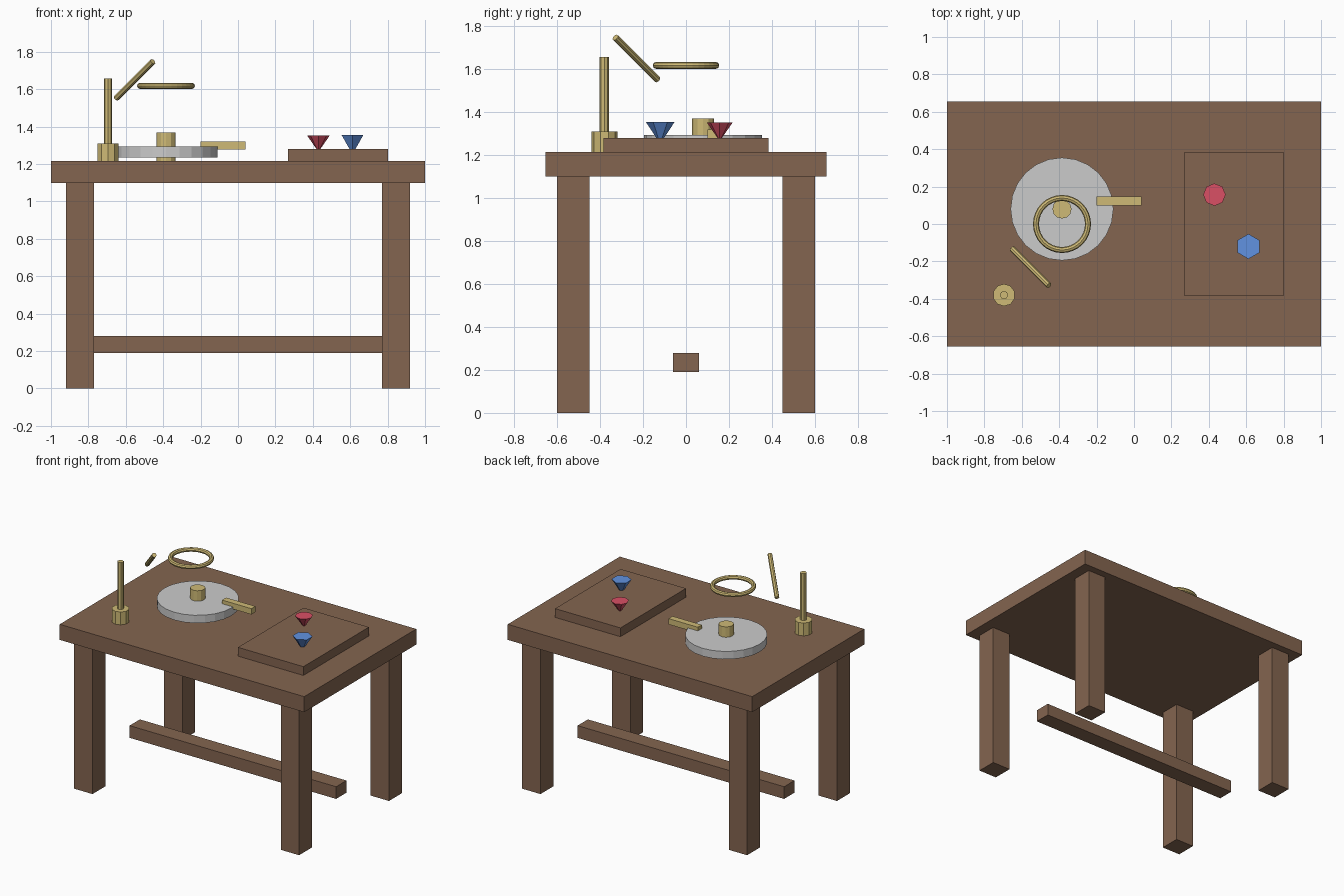
import bpy
from mathutils import Vector

if "Cube" in bpy.data.objects:
    bpy.data.objects.remove(bpy.data.objects["Cube"])


def material(name, rgb):
    m = bpy.data.materials.new(name)
    m.diffuse_color = (*rgb, 1)
    m.use_nodes = True
    m.node_tree.nodes["Principled BSDF"].inputs["Base Color"].default_value = m.diffuse_color
    return m


WOOD = material("wood", (0.23, 0.13, 0.08))
BRASS = material("brass", (0.62, 0.49, 0.18))
RED = material("red_gem", (0.70, 0.08, 0.13))
BLUE = material("blue_gem", (0.12, 0.29, 0.75))


def finish(name, mat):
    ob = bpy.context.object
    ob.name = name
    if mat:
        ob.data.materials.append(mat)
    return ob


def box(name, lo, hi, mat):
    lo, hi = Vector(lo), Vector(hi)
    bpy.ops.mesh.primitive_cube_add(size=1, location=(lo + hi) / 2)
    ob = finish(name, mat)
    ob.scale = hi - lo
    return ob


def rod(name, a, b, r, sides, mat, r_start=None):
    # Cylinder or tapered prism running from point a to point b
    a, b = Vector(a), Vector(b)
    bpy.ops.mesh.primitive_cone_add(
        vertices=sides, radius1=r if r_start is None else r_start, radius2=r,
        depth=(b - a).length, location=(a + b) / 2)
    ob = finish(name, mat)
    if abs((b - a).x) > 1e-6:
        ob.rotation_euler = (b - a).to_track_quat('Z', 'Y').to_euler()
    return ob


# Table
TOP = 1.215
box("table_top", (-1, -0.655, 1.10), (1, 0.655, TOP), WOOD)
for sx, side in ((-1, "left"), (1, "right")):
    for sy, end in ((-1, "front"), (1, "back")):
        x, y = sx * 0.845, sy * 0.525
        box(f"{end}_{side}_leg", (x - 0.075, y - 0.075, 0),
            (x + 0.075, y + 0.075, 1.10), WOOD)
box("stretcher", (-0.845, -0.06, 0.19), (0.845, 0.06, 0.28), WOOD)

# Turning wheel with spindle and handle
rod("wheel", (-0.385, 0.08, 1.235), (-0.385, 0.08, 1.293), 0.275, 24, None)
rod("spindle", (-0.385, 0.08, TOP), (-0.385, 0.08, 1.37), 0.051, 12, BRASS)
box("handle", (-0.20, 0.10, 1.277), (0.04, 0.147, 1.32), BRASS)

# Upright post in its socket
rod("post_socket", (-0.695, -0.38, TOP), (-0.695, -0.38, 1.31), 0.06, 10, BRASS)
rod("post", (-0.695, -0.38, TOP), (-0.695, -0.38, 1.657), 0.022, 8, BRASS)

# Slanted arm and lens ring
centre, half = Vector((-0.553, -0.231, 1.65)), Vector((0.098, -0.098, 0.098))
rod("slanted_arm", centre - half, centre + half, 0.016, 8, BRASS)
bpy.ops.mesh.primitive_torus_add(
    location=(-0.385, 0, 1.618), major_radius=0.139, minor_radius=0.016,
    major_segments=32, minor_segments=8)
finish("lens_ring", BRASS)

# Raised board with gems
box("gem_board", (0.268, -0.383, TOP), (0.803, 0.383, 1.28), WOOD)
rod("red_gem", (0.43, 0.157, 1.28), (0.43, 0.157, 1.352), 0.06, 8, RED, 0.01)
rod("blue_gem", (0.612, -0.12, 1.28), (0.612, -0.12, 1.355), 0.067, 6, BLUE, 0.018)
